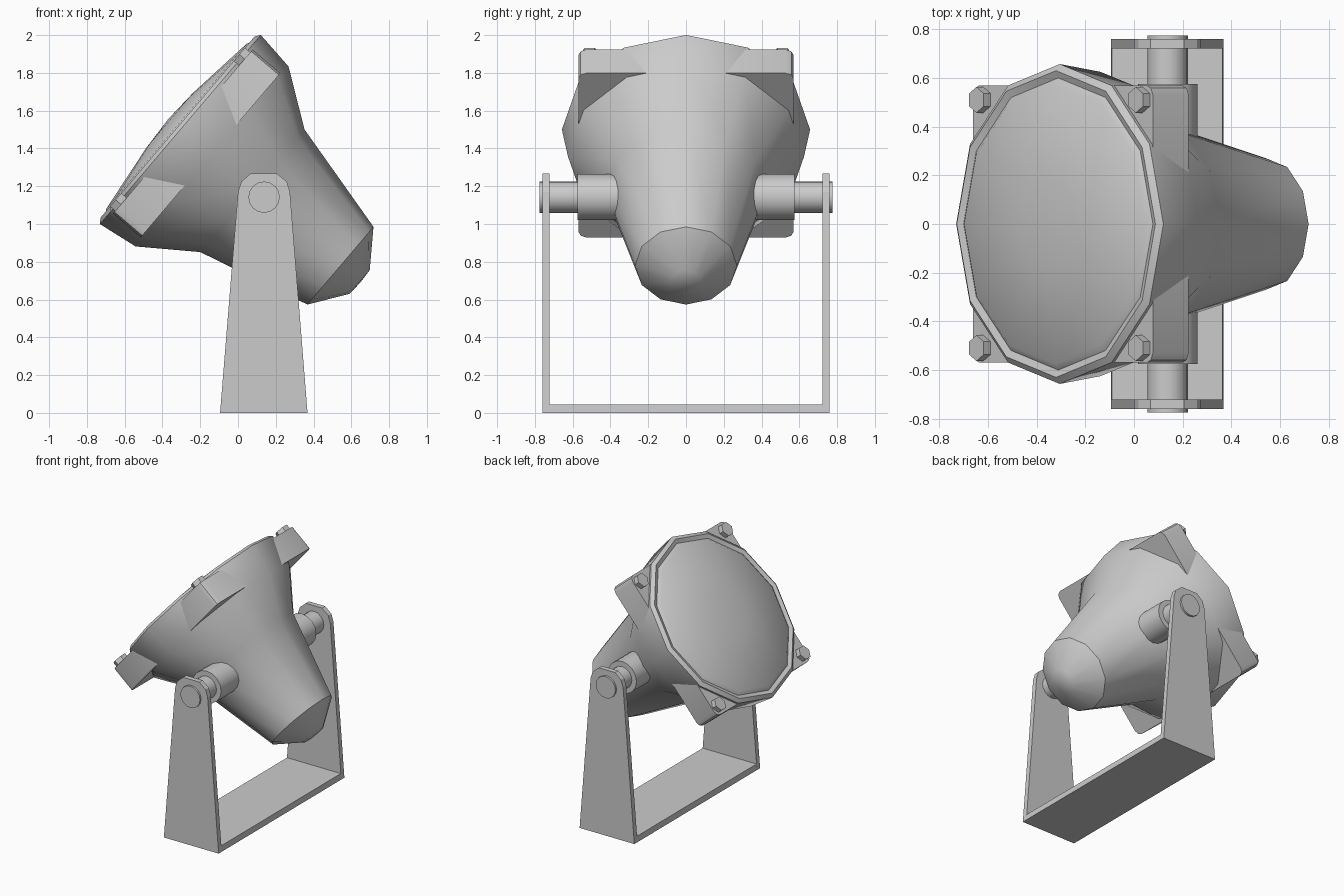
import bpy, bmesh, math
from mathutils import Matrix, Vector

if "Cube" in bpy.data.objects:
    bpy.data.objects.remove(bpy.data.objects["Cube"])

# lamp frame: local x = up along the lens, local y = world y, local z = out of the lens
U = Vector((0.648, 0, 0.762))
W = Vector((-0.762, 0, 0.648))
LAMP = Matrix(((U.x, 0, W.x, -0.305), (0, 1, 0, 0), (U.z, 0, W.z, 1.5), (0, 0, 0, 1)))


def finish(name, bm, matrix=None, smooth=None):
    if matrix is not None:
        bm.transform(matrix)
    bmesh.ops.recalc_face_normals(bm, faces=bm.faces)
    me = bpy.data.meshes.new(name)
    bm.to_mesh(me)
    bm.free()
    ob = bpy.data.objects.new(name, me)
    bpy.context.collection.objects.link(ob)
    if smooth:
        bpy.ops.object.select_all(action='DESELECT')
        ob.select_set(True)
        bpy.context.view_layer.objects.active = ob
        bpy.ops.object.shade_smooth_by_angle(angle=math.radians(smooth))
    return ob


def lathe(name, profile, sides, matrix, smooth):
    """Revolve (radius, height) points about local z, both ends closed."""
    bm = bmesh.new()
    rings = []
    for r, z in profile:
        if r == 0:
            rings.append([bm.verts.new((0, 0, z))] * sides)
        else:
            rings.append([bm.verts.new((r * math.cos(2 * math.pi * i / sides),
                                        r * math.sin(2 * math.pi * i / sides), z))
                          for i in range(sides)])
    for a, b in zip(rings, rings[1:]):
        for i in range(sides):
            j = (i + 1) % sides
            bm.faces.new(list(dict.fromkeys((a[i], a[j], b[j], b[i]))))
    return finish(name, bm, matrix, smooth)


def prism(name, outline, z0, z1, matrix, smooth=None):
    """Extrude an outline along local z."""
    bm = bmesh.new()
    lo = [bm.verts.new((x, y, z0)) for x, y in outline]
    hi = [bm.verts.new((x, y, z1)) for x, y in outline]
    bm.faces.new(lo)
    bm.faces.new(hi)
    for i in range(len(lo)):
        j = (i + 1) % len(lo)
        bm.faces.new((lo[i], lo[j], hi[j], hi[i]))
    return finish(name, bm, matrix, smooth)


# lamp housing with rim, shallow groove and domed lens
lathe("lamp_housing", [(0, -0.085 * -1), (0.19, 0.075), (0.575, 0.027), (0.60, 0.008),
                       (0.63, 0.02), (0.657, 0), (0.625, -0.22), (0.426, -0.5),
                       (0.27, -1.112), (0.083, -1.245), (0, -1.25)], 12, LAMP, 38)

# corner lugs with hex bolts
lug = [(0.57, 0.2), (0.57, 0.53), (0.558, 0.558), (0.53, 0.57), (0.2, 0.57)]
hexagon = [(0.053 * math.sin(math.pi * k / 3), 0.053 * math.cos(math.pi * k / 3)) for k in range(6)]
for su, un in ((1, "upper"), (-1, "lower")):
    for sy, yn in ((1, "back"), (-1, "front")):
        prism(f"lug_{un}_{yn}", [(su * x, sy * y) for x, y in lug], -0.21, -0.017, LAMP, 38)
        prism(f"bolt_{un}_{yn}", [(su * 0.505 + x, sy * 0.51 + y) for x, y in hexagon],
              -0.03, 0.02, LAMP)

# pivots and bracket arms, mirrored front to back
arm = [(-0.095, 0), (0.368, 0), (0.275, 1.17), (0.258, 1.225), (0.205, 1.268),
       (0.068, 1.268), (0.018, 1.225), (0.0, 1.17)]
for s, n in ((1, "back"), (-1, "front")):
    # local x = world x, local y = world z, local z = outward along world y
    side = Matrix(((1, 0, 0, 0), (0, 0, s, 0), (0, 1, 0, 0), (0, 0, 0, 1)))
    pivot = side @ Matrix.Translation((0.138, 1.142, 0))
    lathe(f"pivot_boss_{n}", [(0, 0.3), (0.122, 0.3), (0.122, 0.575), (0, 0.575)], 16, pivot, 38)
    lathe(f"pivot_pin_{n}", [(0, 0.5), (0.083, 0.5), (0.083, 0.775), (0, 0.775)], 16, pivot, 38)
    prism(f"bracket_arm_{n}", arm, 0.722, 0.76, side)

# bracket base plate
prism("bracket_base", [(-0.095, 0), (0.368, 0), (0.364, 0.045), (-0.091, 0.045)], -0.722, 0.722,
      Matrix(((1, 0, 0, 0), (0, 0, 1, 0), (0, 1, 0, 0), (0, 0, 0, 1))))
